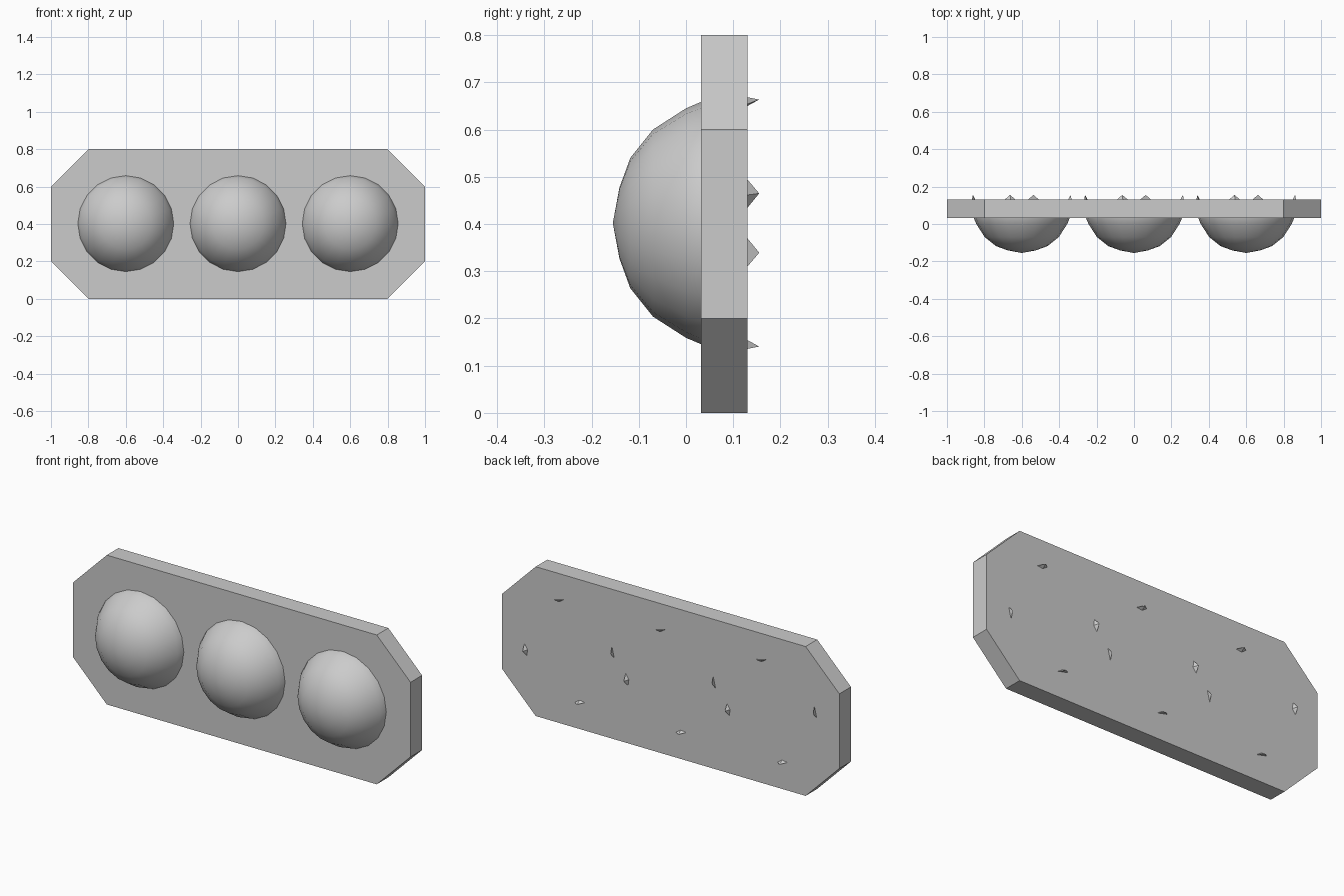
import bpy, bmesh, math

if "Cube" in bpy.data.objects:
    bpy.data.objects.remove(bpy.data.objects["Cube"])


def finish(name, bm, smooth=False):
    bmesh.ops.recalc_face_normals(bm, faces=bm.faces)
    me = bpy.data.meshes.new(name)
    bm.to_mesh(me)
    bm.free()
    ob = bpy.data.objects.new(name, me)
    bpy.context.collection.objects.link(ob)
    if smooth:
        for p in me.polygons:
            p.use_smooth = len(p.vertices) < 5
    return ob


# Chamfered back plate
bm = bmesh.new()
outline = [(-.8, 0), (.8, 0), (1, .2), (1, .6), (.8, .8), (-.8, .8), (-1, .6), (-1, .2)]
face = bm.faces.new([bm.verts.new((x, .032, z)) for x, z in outline])
ext = bmesh.ops.extrude_face_region(bm, geom=[face])
bmesh.ops.translate(bm, vec=(0, .098, 0),
                    verts=[v for v in ext["geom"] if isinstance(v, bmesh.types.BMVert)])
finish("back_plate", bm)

# Flattened dome profile: (depth y, radius)
PROFILE = [(-.141, .075), (-.118, .138), (-.07, .198), (0, .243), (.033, .257), (.1, .265)]
SIDES = 20


def dome(name, cx, cz):
    bm = bmesh.new()
    rings = []
    for y, r in PROFILE:
        angles = [2 * math.pi * i / SIDES for i in range(SIDES)]
        rings.append([bm.verts.new((cx + r * math.cos(a), y, cz + r * math.sin(a))) for a in angles])
    pole = bm.verts.new((cx, -.155, cz))
    for i in range(SIDES):
        j = (i + 1) % SIDES
        bm.faces.new((pole, rings[0][i], rings[0][j]))
        for a, b in zip(rings, rings[1:]):
            bm.faces.new((a[i], b[i], b[j], a[j]))
    bm.faces.new(rings[-1])
    finish(name, bm, True)


# Four small rim points per dome, poking through the back of the plate
def rim_points(name, cx, cz):
    bm = bmesh.new()
    for k in range(4):
        a = math.radians(-13.5 + 90 * k)

        def vert(r, t, y):
            return bm.verts.new((cx + r * math.cos(a) - t * math.sin(a), y,
                                 cz + r * math.sin(a) + t * math.cos(a)))
        base = [vert(.266, -.037, .125), vert(.266, .037, .125), vert(.252, 0, .125)]
        tip = vert(.269, 0, .155)
        bm.faces.new(base)
        for i in range(3):
            bm.faces.new((base[i], base[(i + 1) % 3], tip))
    finish(name, bm)


for label, x in (("left", -.6), ("middle", 0), ("right", .6)):
    dome(label + "_dome", x, .402)
    rim_points(label + "_dome_rim_points", x, .402)
